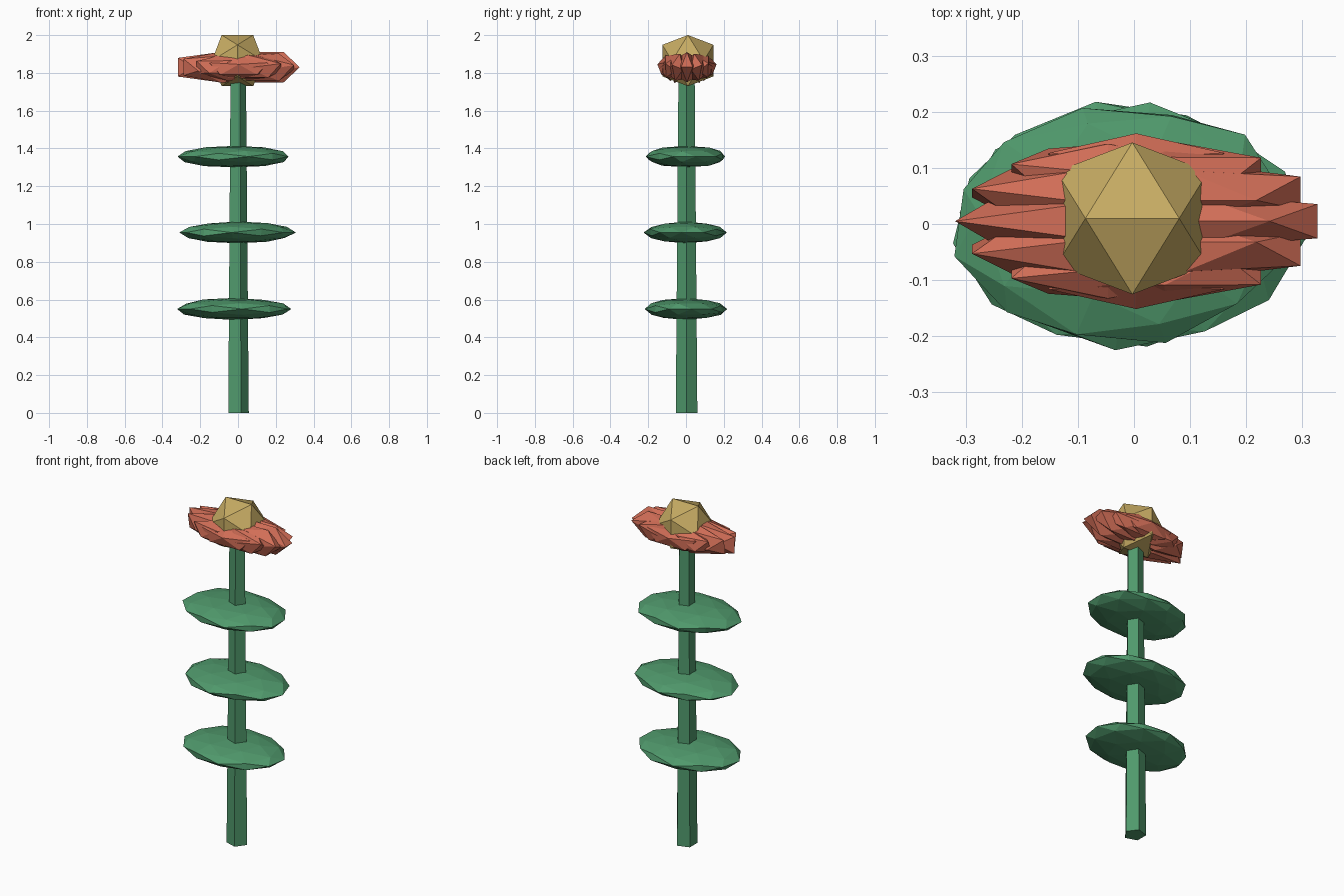
import bpy, bmesh, math, random
from mathutils import Matrix, Vector

if "Cube" in bpy.data.objects:
    bpy.data.objects.remove(bpy.data.objects["Cube"])

random.seed(4)
PHI = (1 + 5 ** 0.5) / 2


def material(name, rgb):
    m = bpy.data.materials.new(name)
    m.diffuse_color = (*rgb, 1)
    m.use_nodes = True
    m.node_tree.nodes["Principled BSDF"].inputs["Base Color"].default_value = m.diffuse_color
    return m


def finish(bm, name, mat):
    bmesh.ops.recalc_face_normals(bm, faces=bm.faces)
    me = bpy.data.meshes.new(name)
    bm.to_mesh(me)
    bm.free()
    me.materials.append(mat)
    ob = bpy.data.objects.new(name, me)
    bpy.context.collection.objects.link(ob)
    return ob


def ico(matrix, subdivided=False, jitter=0.0):
    """Unit icosahedron with an edge on top, optionally refined, then transformed."""
    bm = bmesh.new()
    for s in (1, -1):
        for t in (PHI, -PHI):
            for p in ((s, 0, t), (t, s, 0), (0, t, s)):
                bm.verts.new(Vector(p).normalized())
    bmesh.ops.convex_hull(bm, input=bm.verts[:])
    if subdivided:
        bmesh.ops.subdivide_edges(bm, edges=bm.edges[:], cuts=1, use_grid_fill=True)
        for v in bm.verts:
            v.co = v.co.normalized() * (1 + random.uniform(-jitter, jitter))
    bm.transform(matrix)
    return bm


def place(loc, scale, rot=None):
    m = Matrix.Translation(loc) @ Matrix.Diagonal((*scale, 1))
    return m @ rot if rot else m


green = material("leaf_green", (0.08, 0.32, 0.15))
red = material("petal_red", (0.64, 0.155, 0.095))
gold = material("centre_gold", (0.57, 0.41, 0.125))

# tapered five-sided stem
bm = bmesh.new()
rings = []
for r, z in ((0.06, 0.0), (0.045, 1.8)):
    rings.append([bm.verts.new((r * math.cos(k * math.tau / 5) - 0.003,
                                r * math.sin(k * math.tau / 5) + 0.003, z)) for k in range(5)])
bm.faces.new(rings[0])
bm.faces.new(rings[1])
for k in range(5):
    n = (k + 1) % 5
    bm.faces.new((rings[0][k], rings[0][n], rings[1][n], rings[1][k]))
finish(bm, "stem", green)

# flattened leaf discs
for i, (x, z, turn) in enumerate(((-0.022, 0.55, 0.15), (-0.002, 0.955, -0.1), (-0.018, 1.357, 0.25))):
    m = place((x, -0.002, z), (0.303, 0.218, 0.058), Matrix.Rotation(turn, 4, 'Z'))
    finish(ico(m, True, 0.03), f"leaf_{i + 1}", green)

# ring of overlapping long petals, shorter and flatter towards the sides
COUNT, R = 12, 0.1
for k in range(COUNT):
    a = k * math.tau / COUNT
    side = math.sin(a) ** 2
    m = place((R * math.cos(a) + 0.004, R * math.sin(a) + 0.005, 1.83),
              (0.262 * (1 - 0.3 * side), 0.058, 0.094 * (1 - 0.3 * side)),
              Matrix.Rotation(a / 2, 4, 'X'))
    finish(ico(m), f"petal_{k + 1}", red)

# faceted flower centre
finish(ico(place((-0.003, 0.01, 1.865), (0.159, 0.159, 0.159))), "flower_centre", gold)
